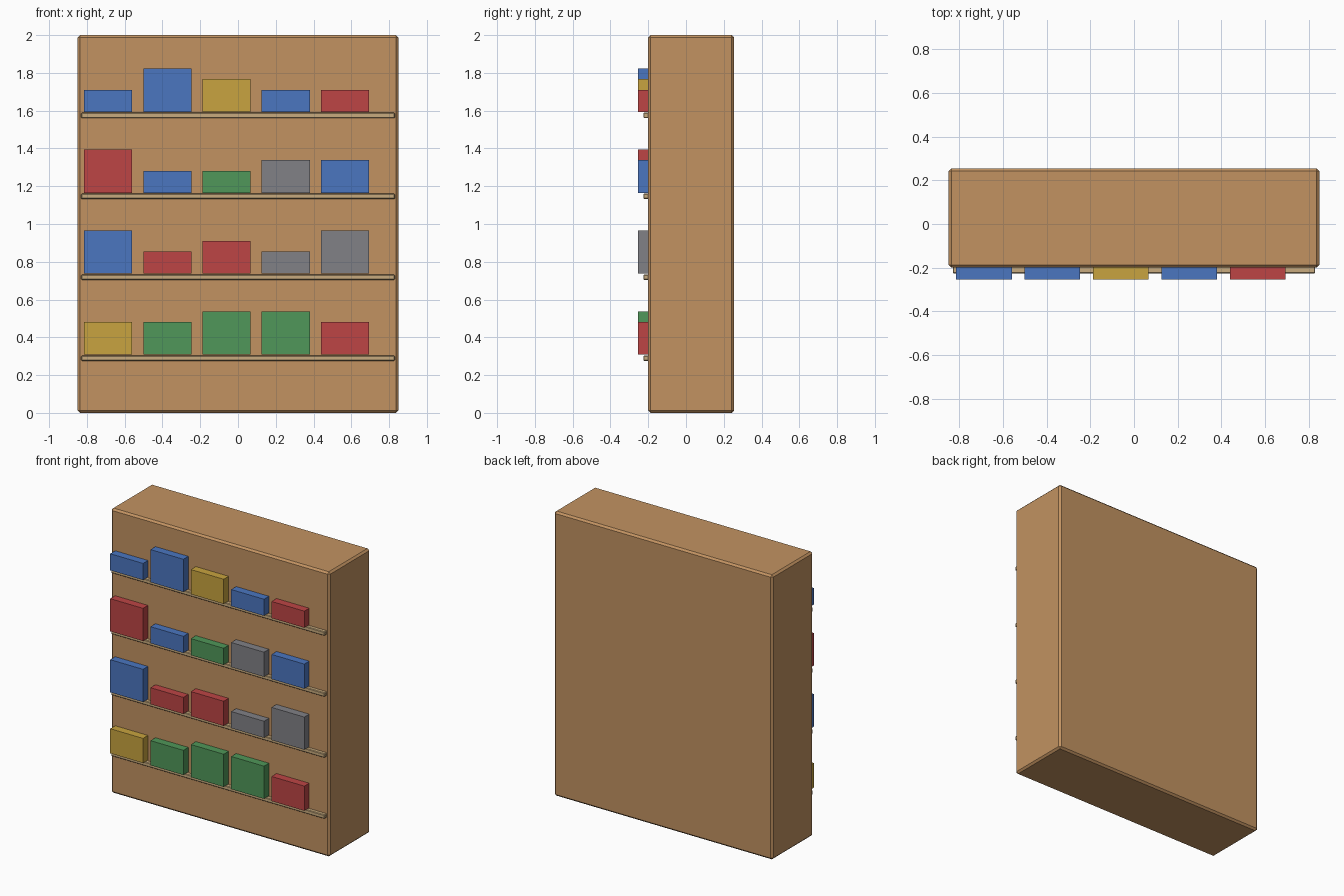
import bpy

cube = bpy.data.objects.get("Cube")
if cube:
    bpy.data.objects.remove(cube, do_unlink=True)


def material(name, rgb):
    mat = bpy.data.materials.new(name)
    mat.use_nodes = True
    mat.diffuse_color = (*rgb, 1)
    bsdf = next(n for n in mat.node_tree.nodes if n.type == 'BSDF_PRINCIPLED')
    bsdf.inputs["Base Color"].default_value = (*rgb, 1)
    return mat


wood = material("warm wood", (0.54, 0.29, 0.12))
pale = material("pale wood", (0.58, 0.41, 0.21))
colours = {
    "B": material("blue", (0.07, 0.18, 0.53)),
    "R": material("red", (0.51, 0.06, 0.06)),
    "Y": material("yellow", (0.58, 0.37, 0.05)),
    "G": material("green", (0.08, 0.31, 0.1)),
    "S": material("grey", (0.22, 0.22, 0.24)),
}


def box(name, x, y, z, mat, bevel=0):
    """Box from (low, high) ranges on each axis, with optional edge bevel."""
    spans = (x, y, z)
    bpy.ops.mesh.primitive_cube_add(size=1, location=[(a + b) / 2 for a, b in spans])
    obj = bpy.context.object
    obj.name = name
    obj.scale = [b - a for a, b in spans]
    bpy.ops.object.transform_apply(location=False, rotation=False, scale=True)
    obj.data.materials.append(mat)
    if bevel:
        mod = obj.modifiers.new("edge_bevel", 'BEVEL')
        mod.width = bevel
        mod.segments = 1
    return obj


# Cabinet body
FRONT = -0.2
box("cabinet_body", (-0.85, 0.85), (FRONT, 0.255), (0, 2), wood, 0.013)

# Rows from bottom to top: colour letter and height step (1 low to 3 tall) per item
rows = ["Y2 G2 G3 G3 R2", "B3 R1 R2 S1 S3", "R3 B1 G1 S2 B2", "B1 B3 Y2 B1 R1"]
WIDTH, PITCH, LEFT = 0.255, 0.3135, -0.815

for r, row in enumerate(rows):
    top = 0.303 + r * 0.4287
    # Shelf ledge
    box(f"shelf_{r + 1}", (-0.83, 0.83), (-0.226, FRONT + 0.05),
        (top - 0.028, top), pale, 0.004)
    # Stocked items just above the ledge
    base = top + 0.005
    for i, (letter, step) in enumerate(row.split()):
        x = LEFT + i * PITCH
        height = 0.06 + 0.0565 * int(step)
        box(f"item_{r + 1}_{i + 1}", (x, x + WIDTH), (-0.255, FRONT + 0.05),
            (base, base + height), colours[letter])
